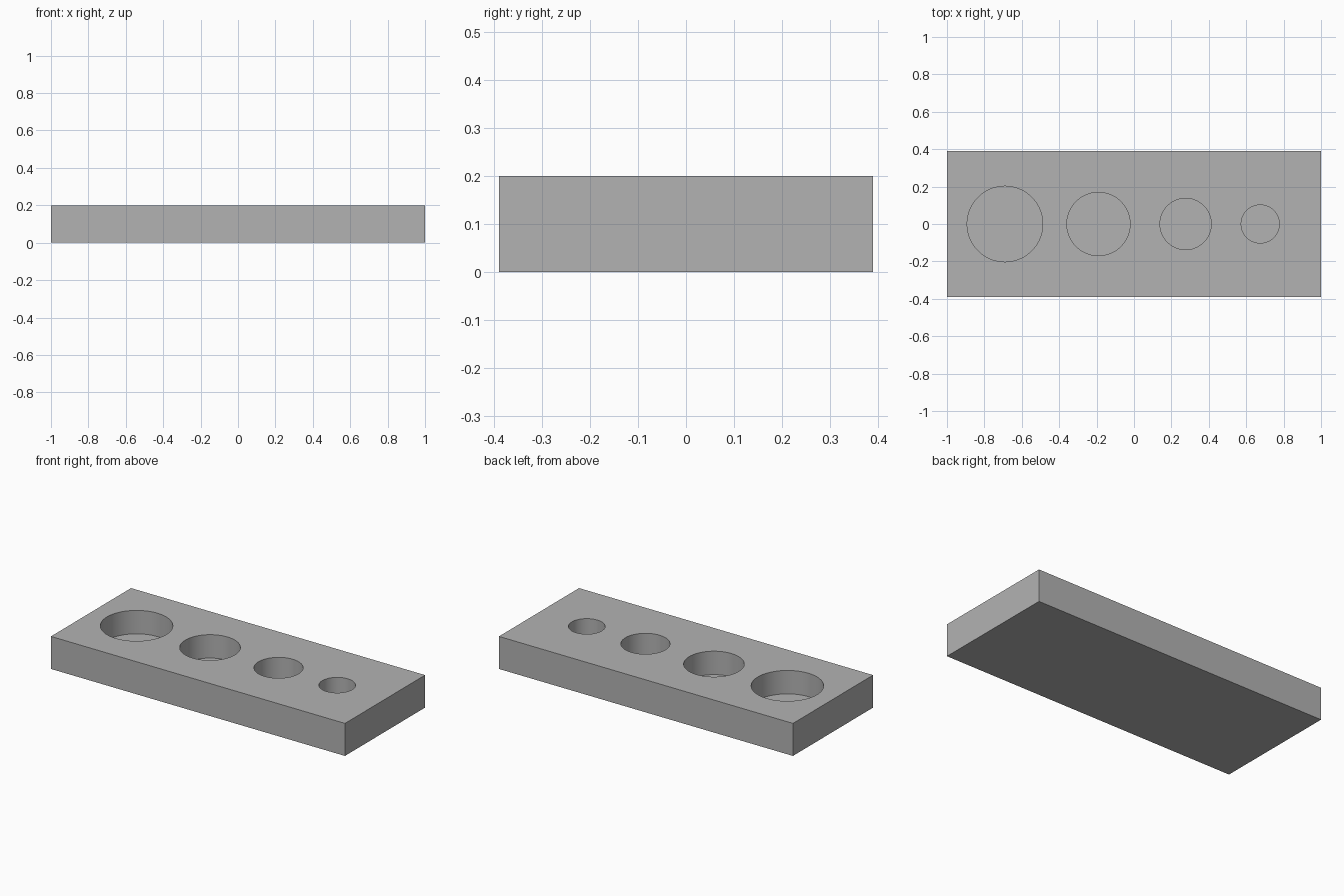
import bpy, math

if "Cube" in bpy.data.objects:
    bpy.data.objects.remove(bpy.data.objects["Cube"])

LENGTH, WIDTH, HEIGHT = 2.0, 0.778, 0.2
DEPTH = 0.144                      # depth of the blind holes
HOLES = [(-0.69, 0.202), (-0.19, 0.169), (0.276, 0.137), (0.675, 0.102)]  # x, radius

grey = bpy.data.materials.new("light grey")
grey.diffuse_color = (0.45, 0.45, 0.45, 1)
grey.use_nodes = True
grey.node_tree.nodes["Principled BSDF"].inputs["Base Color"].default_value = grey.diffuse_color

# Rectangular block
bpy.ops.mesh.primitive_cube_add(size=1, location=(0, 0, HEIGHT / 2))
block = bpy.context.object
block.name = "holder_block"
block.scale = (LENGTH, WIDTH, HEIGHT)
bpy.ops.object.transform_apply(location=True, rotation=False, scale=True)
block.data.materials.append(grey)

# Round blind holes, cut from the top
for x, radius in HOLES:
    bpy.ops.mesh.primitive_cylinder_add(
        vertices=96, radius=radius, depth=2 * DEPTH, location=(x, 0, HEIGHT))
    cutter = bpy.context.object
    cutter.name = "hole_cutter"
    cutter.hide_render = True
    cutter.data.materials.append(grey)
    cut = block.modifiers.new("hole", "BOOLEAN")
    cut.operation, cut.solver, cut.object = "DIFFERENCE", "EXACT", cutter
    bpy.context.view_layer.objects.active = block
    bpy.ops.object.modifier_apply(modifier=cut.name)
    bpy.data.objects.remove(cutter)

# Smooth hole walls, sharp rims and corners
bpy.ops.object.select_all(action="DESELECT")
block.select_set(True)
bpy.context.view_layer.objects.active = block
bpy.ops.object.shade_smooth_by_angle(angle=math.radians(30))
